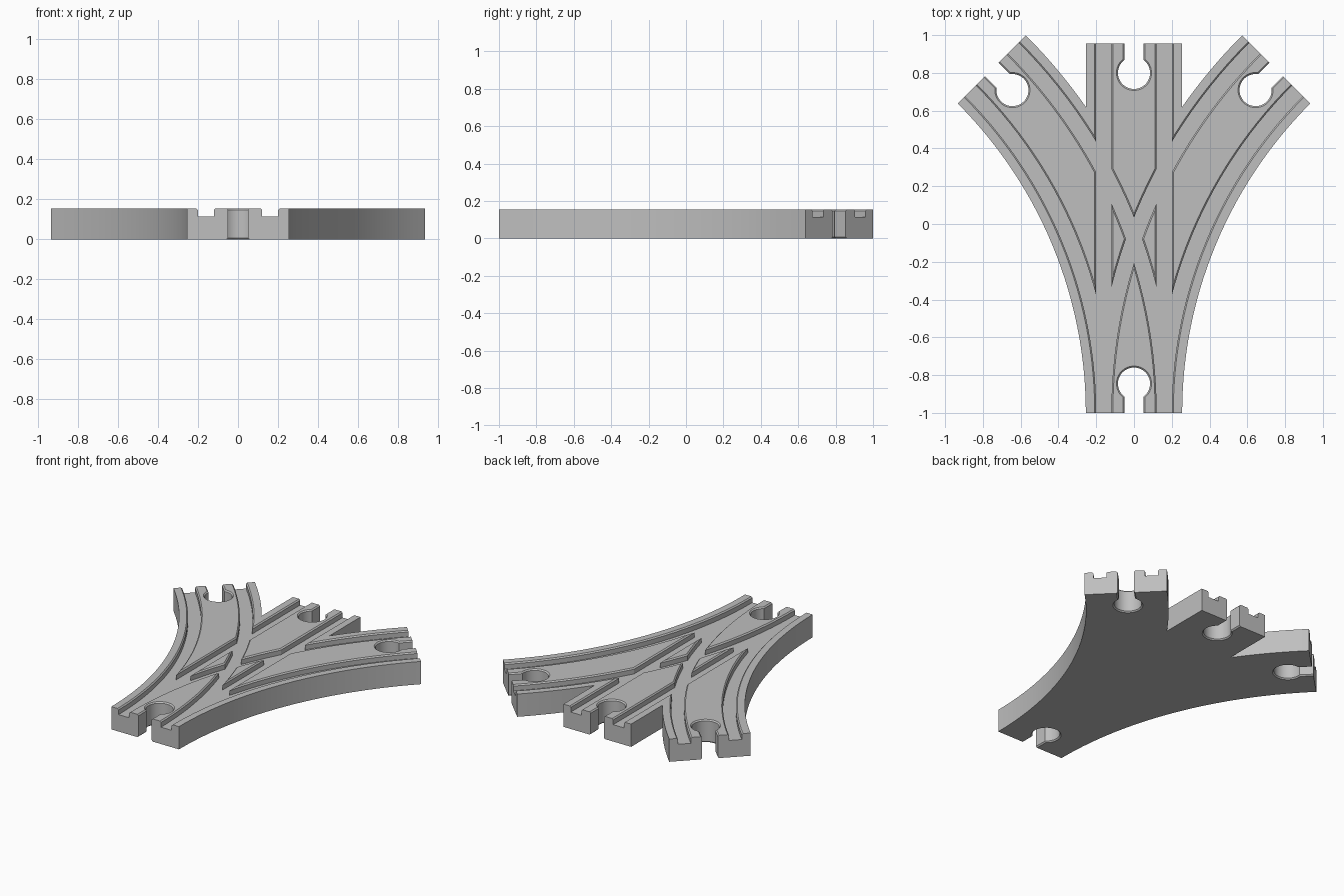
import bpy, bmesh
from math import sin, cos, pi, asin, acos
from mathutils import Vector

if "Cube" in bpy.data.objects:
    bpy.data.objects.remove(bpy.data.objects["Cube"], do_unlink=True)

H = 0.155            # track thickness
HALF = 0.255         # half track width
R = 2.572            # radius of the curved branches
Y0, Y1 = -1.0, 0.955
FLOOR = 0.115        # groove floor height
IN, OUT = 0.12, 0.20 # groove edges from the track centre
C = 0.008            # edge chamfer
STEPS = 28

wood = bpy.data.materials.new("light grey")
wood.use_nodes = True
grey = (0.52, 0.52, 0.52, 1)
wood.diffuse_color = grey
wood.node_tree.nodes["Principled BSDF"].inputs["Base Color"].default_value = grey


def loft(name, rings):
    """Closed solid through rings of equally many points."""
    bm = bmesh.new()
    loops = [[bm.verts.new(p) for p in ring] for ring in rings]
    n = len(loops[0])
    for a, b in zip(loops, loops[1:]):
        for i in range(n):
            j = (i + 1) % n
            bm.faces.new((a[i], a[j], b[j], b[i]))
    bm.faces.new(loops[0][::-1])
    bm.faces.new(loops[-1])
    bmesh.ops.recalc_face_normals(bm, faces=bm.faces)
    mesh = bpy.data.meshes.new(name)
    bm.to_mesh(mesh)
    bm.free()
    mesh.materials.append(wood)
    obj = bpy.data.objects.new(name, mesh)
    bpy.context.collection.objects.link(obj)
    return obj


def arc_frame(t, side):
    """Point and rightward normal on a branch bending to +x (1) or -x (-1)."""
    p = Vector((side * R * (1 - cos(t)), Y0 + R * sin(t), 0))
    return p, Vector((cos(t), -side * sin(t), 0))


def forward(normal):
    return Vector((-normal.y, normal.x, 0))


def extended(path, d=0.03):
    """Run a path straight on past both ends."""
    (p, n), (q, m) = path[0], path[-1]
    return [(p - forward(n) * d, n)] + path + [(q + forward(m) * d, m)]


# Track body: half the outline, then its mirror image
half = []
for i in range(STEPS + 1):
    p, n = arc_frame(pi / 4 * i / STEPS, 1)
    half.append(p + n * HALF)
fork = acos((R - HALF) / (R + HALF))
for i in range(STEPS + 1):
    p, n = arc_frame(pi / 4 + (fork - pi / 4) * i / STEPS, 1)
    half.append(p - n * HALF)
half.append(Vector((HALF, Y1, 0)))
outline = half + [Vector((-p.x, p.y, 0)) for p in reversed(half)]
track = loft("track", [outline, [p + Vector((0, 0, H)) for p in outline]])

cutters = []

# Wheel grooves along the straight and both curved branches
right = Vector((1, 0, 0))
paths = [[(Vector((0, Y0, 0)), right), (Vector((0, Y1, 0)), right)]]
for side in (1, -1):
    paths.append([arc_frame(pi / 4 * i / STEPS, side) for i in range(STEPS + 1)])
profile = [(IN, FLOOR), (IN, H - C), (IN - 2 * C, H + C),
           (OUT + 2 * C, H + C), (OUT, H - C), (OUT, FLOOR)]
for path in paths:
    for sign in (1, -1):
        rings = [[p + n * sign * s + Vector((0, 0, z)) for s, z in profile]
                 for p, n in extended(path)]
        cutters.append(loft("groove_cutter", rings))


# Keyhole connector sockets at the four ends
def keyhole(grow, radius=0.085, slot=0.05, inset=0.155, n=40):
    r, w = radius + grow, slot + grow
    a = asin(w / r)
    pts = [(w, 0.05)]
    for i in range(n + 1):
        t = a + (2 * pi - 2 * a) * i / n
        pts.append((r * sin(t), r * cos(t) - inset))
    return pts + [(-w, 0.05)]


ends = [(Vector((0, Y0, 0)), -right), paths[0][-1], paths[1][-1], paths[2][-1]]
levels = [(-C, 2 * C), (C, 0), (H - C, 0), (H + C, 2 * C)]
for p, n in ends:
    rings = [[p + n * u + forward(n) * v + Vector((0, 0, z)) for u, v in keyhole(g)]
             for z, g in levels]
    cutters.append(loft("socket_cutter", rings))

# Cut everything out and bake the result
for cutter in cutters:
    cutter.hide_render = True
    mod = track.modifiers.new("cut", 'BOOLEAN')
    mod.operation = 'DIFFERENCE'
    mod.solver = 'MANIFOLD'
    mod.object = cutter
bpy.context.view_layer.update()
deps = bpy.context.evaluated_depsgraph_get()
baked = bpy.data.meshes.new_from_object(track.evaluated_get(deps))
track.modifiers.clear()
track.data = baked
for cutter in cutters:
    bpy.data.objects.remove(cutter, do_unlink=True)

# Smooth curves, sharp edges
bpy.ops.object.select_all(action='DESELECT')
track.select_set(True)
bpy.context.view_layer.objects.active = track
bpy.ops.object.shade_smooth_by_angle(angle=pi / 9)
